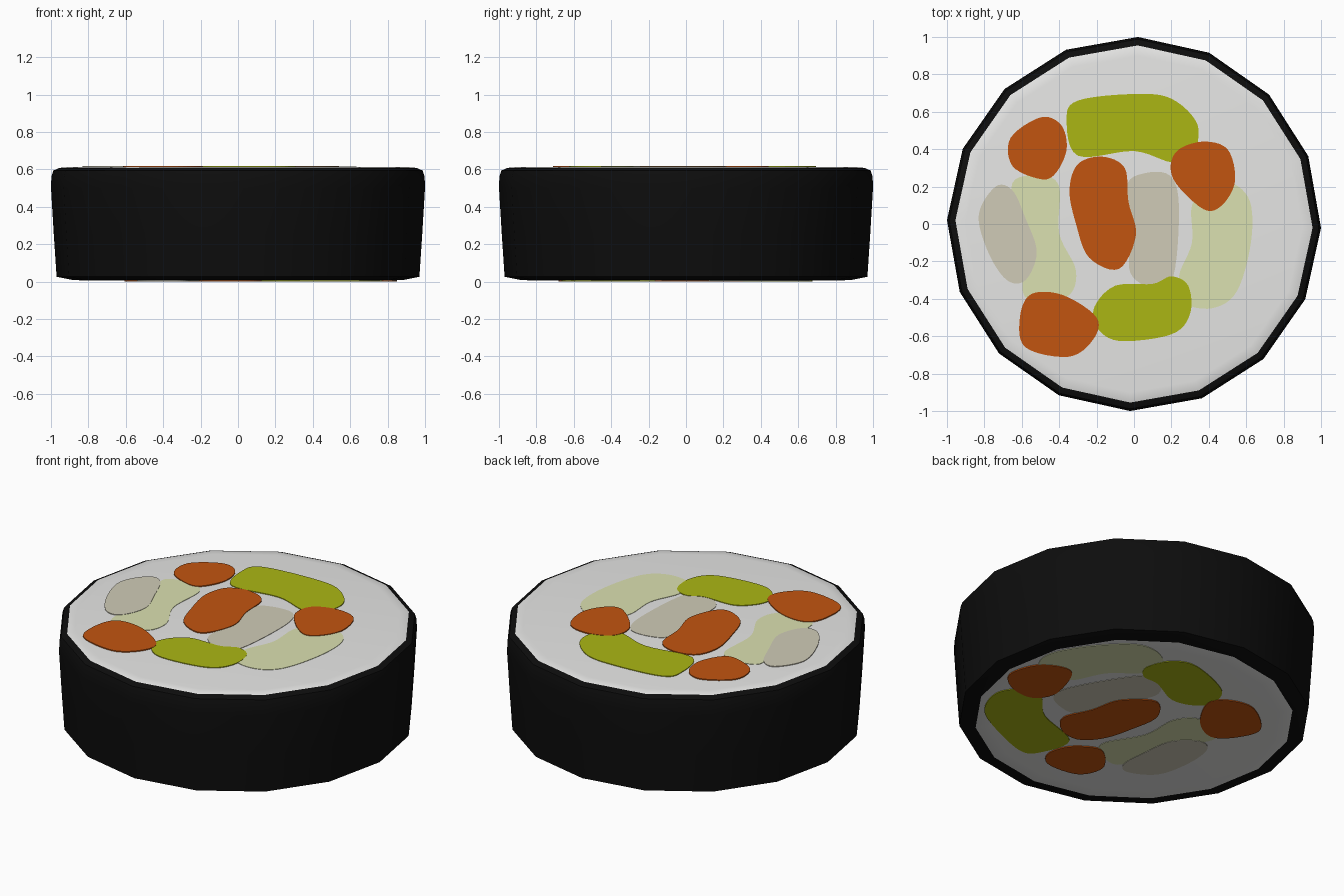
import bpy, bmesh, math
from mathutils import Vector

if "Cube" in bpy.data.objects:
    bpy.data.objects.remove(bpy.data.objects["Cube"])

SIDES = 16
TURN = math.radians(-1.2)


def material(name, rgb):
    m = bpy.data.materials.new(name)
    m.diffuse_color = (*rgb, 1)
    m.use_nodes = True
    m.node_tree.nodes["Principled BSDF"].inputs["Base Color"].default_value = m.diffuse_color
    return m


BLACK = material("seaweed_black", (0.004, 0.004, 0.004))
WHITE = material("rice_white", (0.80, 0.80, 0.79))
ORANGE = material("filling_orange", (0.54, 0.09, 0.005))
GREEN = material("filling_green", (0.41, 0.47, 0.007))
PALE = material("filling_pale_green", (0.71, 0.75, 0.44))
BEIGE = material("filling_beige", (0.63, 0.60, 0.475))


def add_object(name, bm, mat):
    bmesh.ops.recalc_face_normals(bm, faces=bm.faces[:])
    me = bpy.data.meshes.new(name)
    bm.to_mesh(me)
    bm.free()
    ob = bpy.data.objects.new(name, me)
    bpy.context.collection.objects.link(ob)
    for m in mat:
        me.materials.append(m)
    return ob


def ring(bm, r, z):
    return [bm.verts.new((r * math.cos(TURN + i * math.tau / SIDES),
                          r * math.sin(TURN + i * math.tau / SIDES), z))
            for i in range(SIDES)]


# Roll body: one lathed profile, seaweed outside and rice on both cut ends
profile = [(0.80, 0.006), (0.88, 0.008), (0.97, 0.026), (0.985, 0.25),
           (1.0, 0.50), (0.998, 0.56), (0.988, 0.593), (0.955, 0.608), (0.90, 0.613)]
rice_bands = (0, len(profile) - 2)
bm = bmesh.new()
rings = [ring(bm, r, z) for r, z in profile]
for k in range(len(rings) - 1):
    for i in range(SIDES):
        j = (i + 1) % SIDES
        f = bm.faces.new((rings[k][i], rings[k][j], rings[k + 1][j], rings[k + 1][i]))
        f.material_index = 1 if k in rice_bands else 0
for cap in (rings[0][::-1], rings[-1]):
    bm.faces.new(cap).material_index = 1
roll = add_object("rice_roll", bm, (BLACK, WHITE))
bpy.context.view_layer.objects.active = roll
roll.select_set(True)
bpy.ops.object.shade_smooth_by_angle(angle=math.radians(32))
roll.select_set(False)


def smooth_outline(pts, steps=6):
    """Closed Catmull-Rom curve through the points."""
    n, out = len(pts), []
    for i in range(n):
        a, b, c, d = (Vector(pts[(i + k) % n]) for k in (-1, 0, 1, 2))
        for s in range(steps):
            t = s / steps
            out.append(0.5 * (2 * b + (c - a) * t + (2 * a - 5 * b + 4 * c - d) * t * t
                              + (3 * b - a - 3 * c + d) * t ** 3))
    return out


def underside(p):
    """The bottom pattern is the top one flipped over, turned and shifted."""
    a = math.radians(28)
    return Vector((p.x * math.cos(a) + p.y * math.sin(a) + 0.22,
                   p.x * math.sin(a) - p.y * math.cos(a) + 0.06))


def plate(name, pts, z0, z1, mat):
    bm = bmesh.new()
    face = bm.faces.new([bm.verts.new((p.x, p.y, z0)) for p in pts])
    ext = bmesh.ops.extrude_face_region(bm, geom=[face], use_keep_orig=True)
    verts = [g for g in ext["geom"] if isinstance(g, bmesh.types.BMVert)]
    bmesh.ops.translate(bm, verts=verts, vec=(0, 0, z1 - z0))
    add_object(name, bm, (mat,))


def filling(name, mat, layer, pts):
    """Thin plate on both cut ends; higher layers lie over lower ones."""
    line = smooth_outline(pts)
    h = 0.0018 * (layer + 1)
    plate(name + "_top", line, 0.612, 0.6135 + h, mat)
    plate(name + "_bottom", [underside(p) for p in line], 0.007, 0.0055 - h, mat)


# Pale fillings
filling("pale_filling_right", PALE, 0, [
    (.52, .22), (.62, .12), (.625, -.1), (.55, -.36), (.42, -.45), (.27, -.42),
    (.24, -.28), (.31, -.1), (.31, .1), (.4, .2)])
filling("pale_filling_left", PALE, 0, [
    (-.65, .22), (-.5, .26), (-.4, .2), (-.4, -.05), (-.31, -.25), (-.36, -.39),
    (-.57, -.4), (-.6, -.25), (-.62, 0)])
filling("beige_filling_middle", BEIGE, 0, [
    (-.04, .2), (.05, .27), (.19, .26), (.24, .1), (.21, -.28), (.1, -.34),
    (-.02, -.26), (-.02, -.05)])
filling("beige_filling_left", BEIGE, 1, [
    (-.74, .2), (-.65, .18), (-.58, .03), (-.52, -.15), (-.58, -.3), (-.68, -.3),
    (-.78, -.15), (-.83, .05)])

# Green fillings
filling("green_filling_large", GREEN, 1, [
    (-.36, .56), (-.3, .66), (0, .695), (.2, .67), (.34, .53), (.31, .36),
    (.2, .33), (0, .39), (-.3, .365)])
filling("green_filling_small", GREEN, 1, [
    (.2, -.28), (.29, -.33), (.3, -.48), (.2, -.59), (-.08, -.625), (-.2, -.55),
    (-.21, -.44), (-.1, -.33), (.1, -.32)])

# Orange fillings
filling("orange_filling_back_left", ORANGE, 2, [
    (-.5, .57), (-.39, .53), (-.36, .4), (-.42, .27), (-.5, .24), (-.65, .31), (-.66, .46)])
filling("orange_filling_back_right", ORANGE, 2, [
    (.36, .44), (.5, .4), (.54, .23), (.47, .1), (.37, .08), (.21, .24), (.22, .38)])
filling("orange_filling_front", ORANGE, 2, [
    (-.55, -.375), (-.38, -.38), (-.2, -.5), (-.22, -.62), (-.35, -.71), (-.58, -.66),
    (-.61, -.5)])
filling("orange_filling_middle", ORANGE, 2, [
    (-.3, .32), (-.17, .36), (-.05, .3), (-.03, .12), (.01, -.06), (-.08, -.24),
    (-.24, -.18), (-.31, 0), (-.345, .18)])
